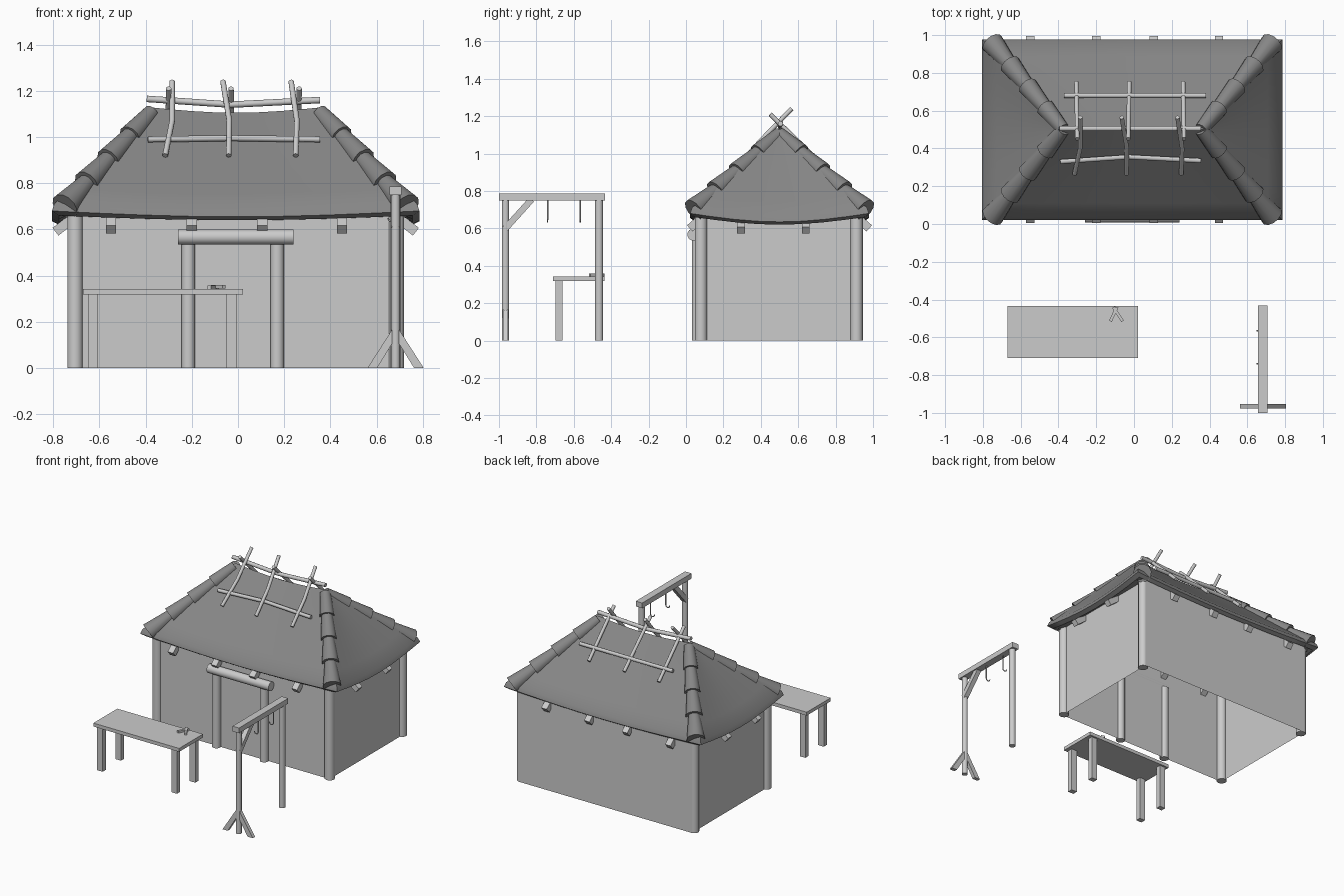
import bpy, bmesh, math
from mathutils import Vector

cube = bpy.data.objects.get("Cube")
if cube:
    bpy.data.objects.remove(cube)


def material(name, v):
    m = bpy.data.materials.new(name)
    m.use_nodes = True
    m.diffuse_color = (v, v, v, 1)
    m.node_tree.nodes["Principled BSDF"].inputs["Base Color"].default_value = (v, v, v, 1)
    return m


GREY = material("light grey", 0.6)
THATCH = material("dark grey thatch", 0.24)
CX, CY = -0.01, 0.5   # hut centre


def finish(name, bm, mat=GREY, smooth=True):
    bmesh.ops.recalc_face_normals(bm, faces=bm.faces)
    me = bpy.data.meshes.new(name)
    bm.to_mesh(me)
    bm.free()
    ob = bpy.data.objects.new(name, me)
    bpy.context.collection.objects.link(ob)
    me.materials.append(mat)
    if smooth:
        bpy.ops.object.select_all(action='DESELECT')
        ob.select_set(True)
        bpy.context.view_layer.objects.active = ob
        bpy.ops.object.shade_smooth_by_angle(angle=math.radians(40))
    return ob


def box(name, lo, hi):
    bm = bmesh.new()
    bmesh.ops.create_cube(bm, size=1)
    for v in bm.verts:
        v.co = [(a + b) / 2 + c * (b - a) for a, b, c in zip(lo, hi, v.co)]
    return finish(name, bm, smooth=False)


def rod(name, path, r0, r1=None, sides=10, mat=GREY, square=False):
    """Capped tube along a path, tapering from r0 to r1; square gives a four-sided bar."""
    r1 = r0 if r1 is None else r1
    path = [Vector(p) for p in path]
    n = 4 if square else sides
    bm = bmesh.new()
    rings = []
    for i, p in enumerate(path):
        d = (path[min(i + 1, len(path) - 1)] - path[max(i - 1, 0)]).normalized()
        ref = Vector((0, 0, 1)) if abs(d.z) < 0.95 else Vector((0, 1, 0))
        a = d.cross(ref).normalized()
        b = a.cross(d)
        r = r0 + (r1 - r0) * i / (len(path) - 1)
        r *= math.sqrt(2) if square else 1
        ring = []
        for k in range(n):
            t = math.tau * (k + 0.5) / n
            ring.append(bm.verts.new(p + (a * math.cos(t) + b * math.sin(t)) * r))
        rings.append(ring)
    for q, s in zip(rings, rings[1:]):
        for k in range(n):
            bm.faces.new((q[k], q[(k + 1) % n], s[(k + 1) % n], s[k]))
    bm.faces.new(rings[0])
    bm.faces.new(rings[-1])
    return finish(name, bm, mat, not square)


# Walls: an open shell without a floor
bm = bmesh.new()
corners = [(-0.71, 0.07), (0.69, 0.07), (0.69, 0.945), (-0.71, 0.945)]
low = [bm.verts.new((x, y, 0)) for x, y in corners]
top = [bm.verts.new((x, y, 0.7)) for x, y in corners]
for k in range(4):
    j = (k + 1) % 4
    bm.faces.new((low[k], low[j], top[j], top[k]))
finish("walls", bm, smooth=False)

# Corner posts
for x in (-0.705, 0.685):
    for y in (0.08, 0.912):
        rod("corner_post", [(x, y, 0), (x, y, 0.68)], 0.034, sides=12)

# Doorway
for x in (-0.215, 0.17):
    rod("door_post", [(x, 0.06, 0), (x, 0.06, 0.55)], 0.03, sides=12)
rod("door_lintel", [(-0.26, 0.04, 0.567), (0.24, 0.04, 0.567)], 0.033, sides=12)

# Thatched hip roof: rectangular rings lofted from under the eave to the ridge
N = 8


def ring_points(hx, hy, z, sag_x, sag_y):
    cs = [(-hx, -hy), (hx, -hy), (hx, hy), (-hx, hy)]
    for k in range(4):
        (x0, y0), (x1, y1) = cs[k], cs[(k + 1) % 4]
        for i in range(N):
            t = i / N
            dip = (sag_x if k % 2 == 0 else sag_y) * math.sin(math.pi * t)
            yield CX + x0 + (x1 - x0) * t, CY + y0 + (y1 - y0) * t, z - dip


rows = [(0.70, 0.44, 0.67, 0.0, 0.0),
        (0.765, 0.455, 0.66, 0.02, 0.04),
        (0.795, 0.478, 0.68, 0.025, 0.045),
        (0.785, 0.468, 0.71, 0.025, 0.045)]
for s in range(1, 7):
    t = s / 6
    rows.append((0.785 - 0.40 * t, 0.468 * (1 - t), 0.71 + 0.42 * t, 0.025, 0.045 * (1 - t)))
bm = bmesh.new()
rings = [[bm.verts.new(p) for p in ring_points(*row)] for row in rows]
for q, s in zip(rings, rings[1:]):
    for k in range(4 * N):
        j = (k + 1) % (4 * N)
        bm.faces.new((q[k], q[j], s[j], s[k]))
bmesh.ops.remove_doubles(bm, verts=bm.verts, dist=0.0005)
finish("thatch_roof", bm, THATCH)

# Overlapping thatch bundles along the four hips
for sx in (-1, 1):
    for sy in (-1, 1):
        a = Vector((CX + sx * 0.365, CY, 1.105))
        b = Vector((CX + sx * 0.74, CY + sy * 0.458, 0.70))
        for i in range(4):
            p, q = a.lerp(b, max(0, i / 4 - 0.04)), a.lerp(b, (i + 1) / 4)
            rod("hip_bundle", [p, q], 0.036, 0.05 + 0.004 * i, 12, THATCH)

# Rafter ends poking out below the eaves
for sy in (-1, 1):
    for x in (-0.55, -0.2, 0.105, 0.45):
        rod("rafter_end", [(x, CY + sy * 0.40, 0.67), (x, CY + sy * 0.48, 0.60)], 0.022, square=True)
for sx in (-1, 1):
    for y in (0.295, 0.64):
        rod("rafter_end", [(CX + sx * 0.69, y, 0.66), (CX + sx * 0.78, y, 0.59)], 0.021, square=True)

# Lattice of poles over the ridge
rod("ridge_pole", [(-0.395, 0.505, 1.165), (-0.03, 0.505, 1.14), (0.355, 0.505, 1.16)], 0.014)
rod("front_roof_pole", [(-0.39, 0.33, 0.99), (-0.03, 0.355, 0.995), (0.355, 0.335, 0.99)], 0.013)
rod("back_roof_pole", [(-0.37, 0.68, 0.99), (0.38, 0.68, 0.99)], 0.013)
for x0, x1 in ((-0.315, -0.285), (-0.04, -0.065), (0.25, 0.23)):
    xm = (x0 + x1) / 2 + 0.015
    rod("front_crossed_pole", [(x0, 0.265, 0.92), (xm, 0.40, 1.07), (x1, 0.565, 1.24)], 0.012)
for x0, x1 in ((-0.305, -0.3), (-0.025, -0.03), (0.26, 0.265)):
    rod("back_crossed_pole", [(x0, 0.75, 0.92), (x1, 0.45, 1.21)], 0.012)

# Table with four legs
box("table_top", (-0.67, -0.71, 0.318), (0.022, -0.435, 0.343))
for x in (-0.65, -0.05):
    for y in (-0.697, -0.485):
        box("table_leg", (x, y, 0), (x + 0.045, y + 0.037, 0.32))

# Tongs lying on the table
rod("tong_arm", [(-0.09, -0.44, 0.35), (-0.125, -0.515, 0.35)], 0.008, square=True)
rod("tong_arm", [(-0.11, -0.44, 0.352), (-0.06, -0.515, 0.352)], 0.008, square=True)

# Hanging frame
HX = 0.682
for y, r in ((-0.965, 0.02), (-0.465, 0.022)):
    rod("frame_post", [(HX, y, 0), (HX, y, 0.76)], r, sides=12)
box("frame_beam", (HX - 0.026, -1.0, 0.748), (HX + 0.026, -0.432, 0.786))
rod("frame_brace", [(HX, -0.965, 0.60), (HX, -0.825, 0.755)], 0.017, square=True)

# Splayed feet with flat bottoms
for s in (-1, 1):
    bm = bmesh.new()
    outline = [(0.122, 0), (0.08, 0), (0.0, 0.13), (0.0, 0.19)]
    f = bm.faces.new([bm.verts.new((HX + s * x, -0.978, z)) for x, z in outline])
    ext = bmesh.ops.extrude_face_region(bm, geom=[f])
    bmesh.ops.translate(bm, vec=(0, 0.026, 0),
                        verts=[v for v in ext["geom"] if isinstance(v, bmesh.types.BMVert)])
    finish("splayed_foot", bm, smooth=False)

# Hooks under the beam
for y in (-0.74, -0.565):
    path = [(HX, y, 0.75), (HX, y, 0.67)]
    for i in range(7):
        t = math.pi * i / 6
        path.append((HX - 0.016 + 0.016 * math.cos(t), y, 0.65 - 0.016 * math.sin(t)))
    rod("hook", path, 0.004, sides=6)
